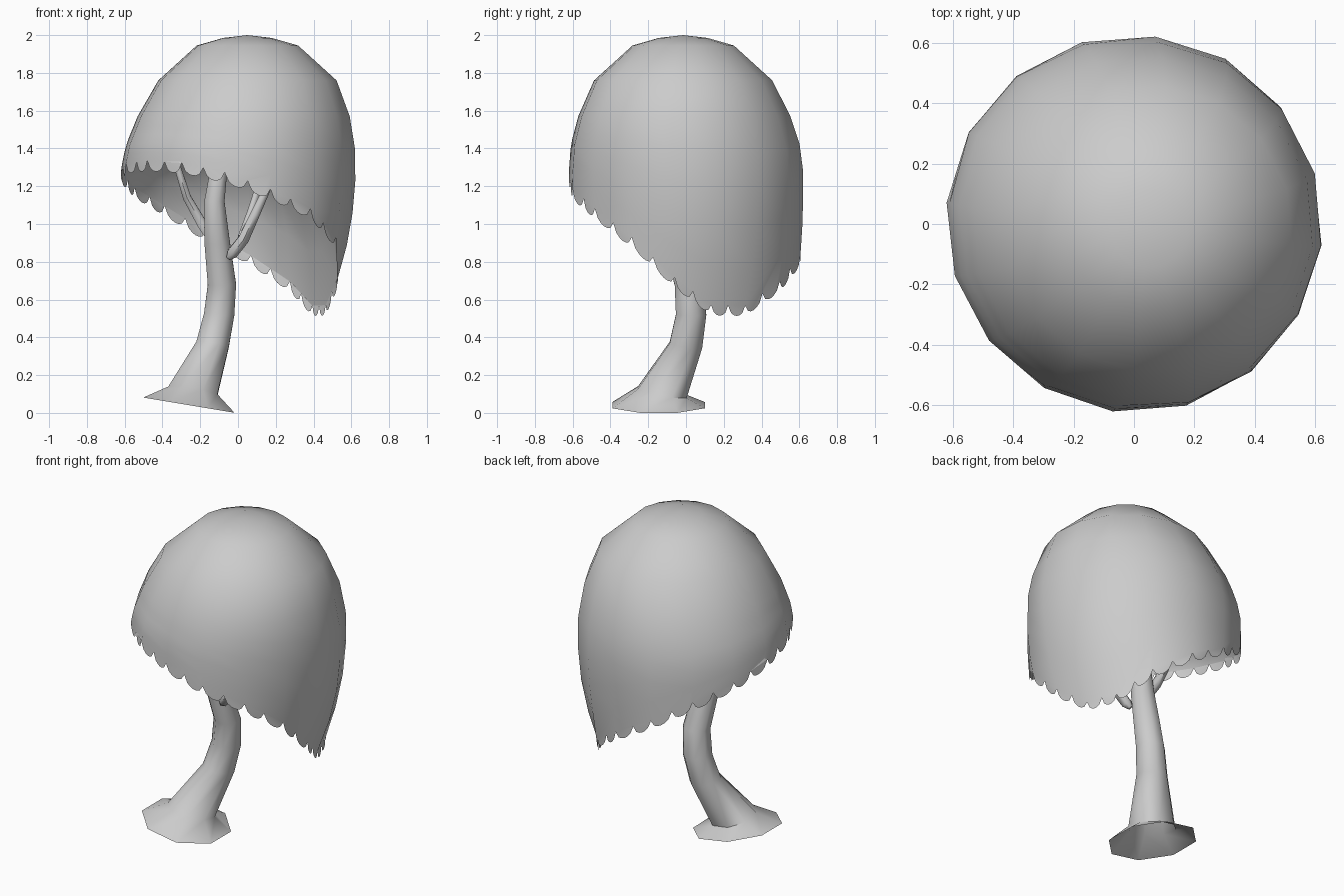
import bpy, bmesh, math
from mathutils import Vector

if "Cube" in bpy.data.objects:
    bpy.data.objects.remove(bpy.data.objects["Cube"])

def finish(name, bm, angle):
    bmesh.ops.recalc_face_normals(bm, faces=bm.faces)
    mesh = bpy.data.meshes.new(name)
    bm.to_mesh(mesh)
    bm.free()
    ob = bpy.data.objects.new(name, mesh)
    bpy.context.collection.objects.link(ob)
    bpy.ops.object.select_all(action='DESELECT')
    ob.select_set(True)
    bpy.context.view_layer.objects.active = ob
    bpy.ops.object.shade_smooth_by_angle(angle=math.radians(angle))
    return ob

def tube(name, path, sides, lean=1.0, foot=None):
    """Loft rings (x, y, z, radius); lean scales how far rings tip with the path."""
    bm = bmesh.new()
    pts = [Vector(p[:3]) for p in path]
    rings = []
    for i, p in enumerate(pts):
        n = pts[min(i + 1, len(pts) - 1)] - pts[max(i - 1, 0)]
        n = Vector((n.x * lean, n.y * lean, n.z)).normalized()
        if foot and i == 0:
            n = Vector(foot).normalized()
        q = Vector((0, 0, 1)).rotation_difference(n)
        r = path[i][3]
        angs = [2 * math.pi * (k + .5) / sides for k in range(sides)]
        rings.append([bm.verts.new(p + q @ Vector((r * math.cos(a), r * math.sin(a), 0)))
                      for a in angs])
    for lo, hi in zip(rings, rings[1:]):
        for k in range(sides):
            j = (k + 1) % sides
            bm.faces.new((lo[k], lo[j], hi[j], hi[k]))
    bm.faces.new(rings[-1])
    if not foot:
        bm.faces.new(rings[0])
    return finish(name, bm, 60)

# Trunk: flared tilted foot, curving up into the canopy
tube("trunk", [(-.26, -.145, .041, .265), (-.24, -.125, .11, .142), (-.135, 0, .36, .094),
               (-.1, .027, .52, .087), (-.085, .015, .68, .081), (-.11, -.05, .9, .073),
               (-.125, -.085, 1.12, .058), (-.1, -.07, 1.3, .048), (-.08, -.05, 1.5, .03)],
     8, lean=.4, foot=(.167, 0, 1))

# Branches forking off the trunk
tube("left_branch", [(-.11, -.03, .88, .03), (-.19, -.03, 1.0, .03), (-.27, -.05, 1.14, .025),
                     (-.32, -.07, 1.3, .02), (-.35, -.08, 1.42, .012)], 6)
tube("right_branch", [(-.05, -.09, .82, .015), (-.03, -.1, .845, .033), (.03, -.12, .92, .033),
                      (.09, -.13, 1.05, .029), (.15, -.13, 1.18, .024), (.2, -.13, 1.35, .012)], 6)
tube("right_twig", [(.02, -.11, .93, .024), (.07, -.08, 1.07, .022),
                    (.11, -.06, 1.2, .02), (.14, -.05, 1.35, .01)], 6)

# Canopy: dome whose lopsided rim height is listed every 18 degrees
RIM = [.63, .535, .53, .62, .75, .84, .95, 1.06, 1.14, 1.21,
       1.27, 1.3, 1.31, 1.31, 1.28, 1.23, 1.15, 1.07, .97, .8]
PROFILE = [(2, 0), (1.985, .13), (1.945, .27), (1.76, .475), (1.57, .565), (1.42, .61),
           (1.25, .627), (1, .605), (.8, .56), (.65, .51), (.45, .43)]
COLS, LOBES, STEPS = 16, 2, 6
START = math.radians(-6.5)

def angle(col):
    return START + 2 * math.pi * col / COLS

def rim(a):
    t = (math.degrees(a) / 18) % len(RIM)
    i = int(t)
    return RIM[i] + (RIM[(i + 1) % len(RIM)] - RIM[i]) * (t - i)

def radius(z):
    for (z0, r0), (z1, r1) in zip(PROFILE, PROFILE[1:]):
        if z >= z1:
            return r0 + (r1 - r0) * (z0 - z) / (z0 - z1)
    return PROFILE[-1][1]

def dome_point(col, z):
    a = angle(col)
    r = radius(z)
    if z < 1.25:  # the skirt tucks in mostly on the low side
        r = .627 - (.627 - r) * (.2 + .8 * max(0, math.cos(a)))
    s = min(1, max(0, (z - 1.3) / .45))
    return Vector((r * math.cos(a) + .05 * s, r * math.sin(a) - .015 * s, z))

bm = bmesh.new()
inner = bmesh.new()
apex = bm.verts.new((.05, -.015, 2))
ceiling = inner.verts.new((-.02, 0, 1.5))
columns, linings = [], []
for c in range(COLS):
    bottom = rim(angle(c)) + .025
    zs = [1.985, 1.945, 1.76, 1.57]
    zs += [1.57 + (bottom - 1.57) * k / 5 for k in range(1, 6)]
    columns.append([bm.verts.new(dome_point(c, z)) for z in zs])
    # Lining: a shallower vault rising from the same rim
    low = dome_point(c, bottom)
    mid = Vector((-.02, 0, 0))
    lining = []
    for k in range(5):
        t = math.radians(18 * k)
        p = mid.lerp(low, math.cos(t))
        p.z = low.z + (1.5 - low.z) * math.sin(t)
        lining.append(inner.verts.new(p))
    linings.append(lining)

for c in range(COLS):
    a, b = columns[c], columns[(c + 1) % COLS]
    bm.faces.new((apex, a[0], b[0]))
    for k in range(len(a) - 2):
        bm.faces.new((a[k], a[k + 1], b[k + 1], b[k]))
    # Bottom row carries the hanging scallops
    edge = [a[-1]]
    for i in range(1, LOBES * STEPS):
        u = (i % STEPS) / STEPS
        p = a[-1].co.lerp(b[-1].co, i / (LOBES * STEPS))
        p.z -= .055 * math.sqrt(math.sin(math.pi * u))
        edge.append(bm.verts.new(p))
    bm.faces.new([a[-2]] + edge + [b[-1], b[-2]])
    a, b = linings[c], linings[(c + 1) % COLS]
    inner.faces.new((ceiling, a[-1], b[-1]))
    for k in range(4):
        inner.faces.new((a[k], a[k + 1], b[k + 1], b[k]))
finish("canopy", bm, 60)
finish("canopy_lining", inner, 60)
